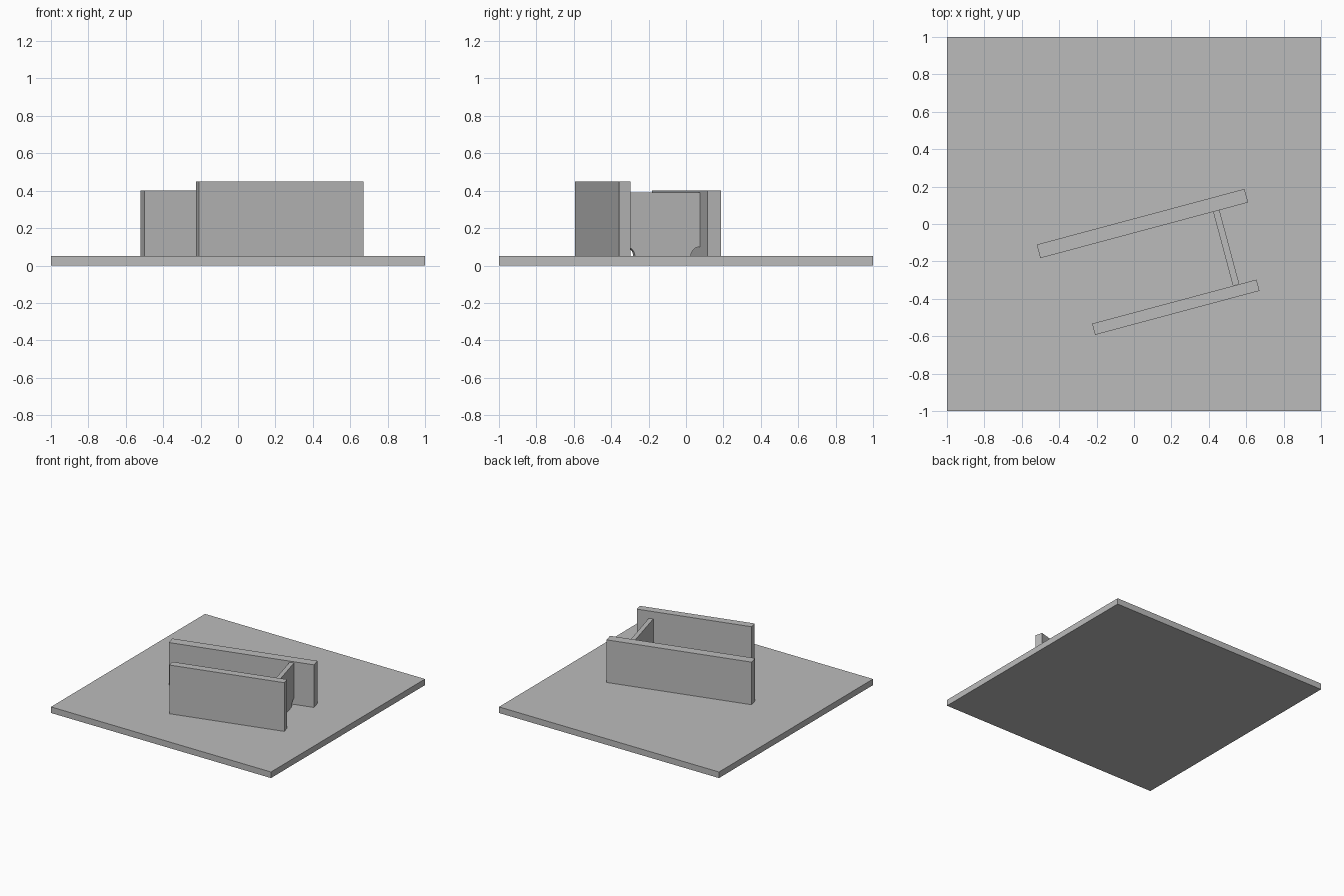
import bpy, bmesh, math
from mathutils import Matrix

if "Cube" in bpy.data.objects:
    bpy.data.objects.remove(bpy.data.objects["Cube"])

# One plain grey for everything
grey = bpy.data.materials.new("plain_grey")
grey.use_nodes = True
colour = (0.5, 0.5, 0.5, 1)
grey.diffuse_color = colour
grey.node_tree.nodes["Principled BSDF"].inputs["Base Color"].default_value = colour

BASE_TOP = 0.05
TURN = Matrix.Rotation(math.radians(15), 4, "Z")


def panel(name, profile, thickness, matrix):
    """Extrude a (y, z) profile along x, centred, then place it."""
    bm = bmesh.new()
    face = bm.faces.new([bm.verts.new((-thickness / 2, y, z)) for y, z in profile])
    moved = bmesh.ops.extrude_face_region(bm, geom=[face])["geom"]
    bmesh.ops.translate(bm, vec=(thickness, 0, 0),
                        verts=[v for v in moved if isinstance(v, bmesh.types.BMVert)])
    bmesh.ops.recalc_face_normals(bm, faces=bm.faces)
    bm.transform(matrix)
    mesh = bpy.data.meshes.new(name)
    bm.to_mesh(mesh)
    bm.free()
    mesh.materials.append(grey)
    obj = bpy.data.objects.new(name, mesh)
    bpy.context.collection.objects.link(obj)
    return obj


def rectangle(width, bottom, top):
    h = width / 2
    return [(-h, bottom), (h, bottom), (h, top), (-h, top)]


# Square ground slab
panel("base_plate", rectangle(2, 0, BASE_TOP), 2, Matrix())

# Two parallel long walls, turned on the slab
panel("back_wall", rectangle(0.075, BASE_TOP, 0.4), 1.15,
      Matrix.Translation((0.045, 0.0025, 0)) @ TURN)
panel("front_wall", rectangle(0.062, BASE_TOP, 0.45), 0.91,
      Matrix.Translation((0.2235, -0.445, 0)) @ TURN)

# Thin cross wall with a quarter-round notch at each lower corner
half, radius, steps = 0.205, 0.05, 12
arc = [(half - radius * math.cos(a), BASE_TOP + radius * math.sin(a))
       for a in (math.pi / 2 * i / steps for i in range(steps + 1))]
right_side = arc + [(half, 0.39)]
left_side = [(-y, z) for y, z in reversed(right_side)]
panel("cross_wall", right_side + left_side, 0.035,
      Matrix.Translation((0.493, -0.128, 0)) @ TURN)
